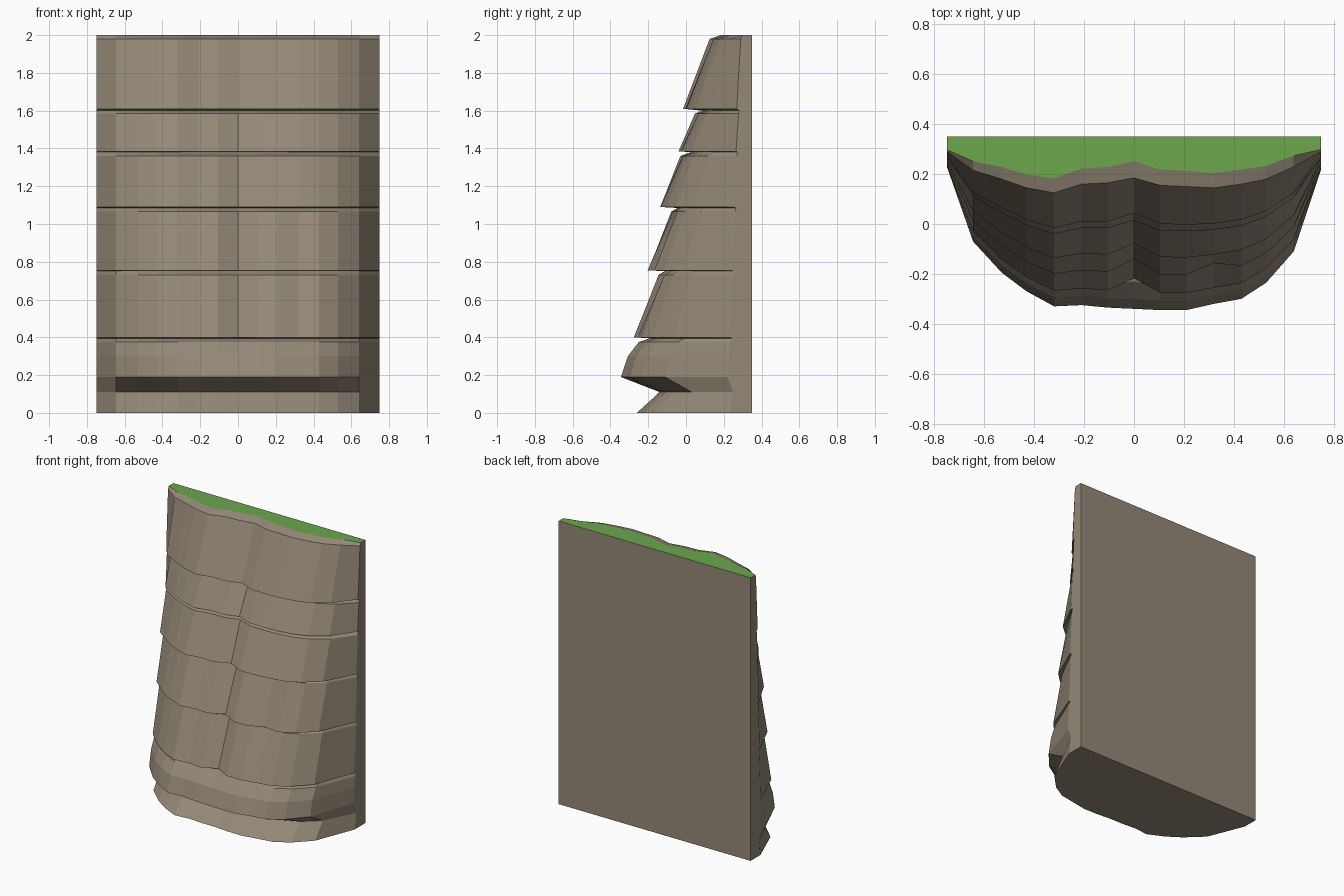
import bpy, bmesh

if "Cube" in bpy.data.objects:
    bpy.data.objects.remove(bpy.data.objects["Cube"])

# Column positions and the two guide outlines (upper rim and widest base)
XS = [-.75, -.645, -.53, -.43, -.32, -.21, -.105, 0, .105, .21, .32, .43, .53, .64, .75]
RIM = [.29, .215, .18, .145, .125, .16, .165, .185, .155, .15, .145, .16, .18, .23, .29]
BASE = [.23, -.07, -.195, -.27, -.33, -.325, -.335, -.34, -.345, -.345, -.32, -.30, -.235, -.11, .22]
BACK = .35

# Strata from ground to top: (height, foremost y, crease depth at x=0, crease at x=.32)
RINGS = [
    (0.0, -.265, 0, 0), (.11, -.15, 0, 0), (.19, -.345, 0, 0), (.30, -.31, 0, 0),
    (.375, -.255, .01, 0), (.395, -.20, .01, 0),
    (.40, -.28, .05, 0), (.73, -.155, .04, .03), (.75, -.12, .04, .03),
    (.755, -.21, .05, .03), (1.065, -.085, .04, 0), (1.085, -.05, .04, 0),
    (1.09, -.145, .04, 0), (1.36, -.035, .02, 0), (1.38, .02, .02, 0),
    (1.385, -.045, .02, 0), (1.585, .045, .02, 0), (1.60, .085, .02, 0),
    (1.61, -.02, .02, 0), (1.98, .125, 0, 0), (2.0, .185, 0, 0),
]
GREEN_LEDGES = (1.605, 1.0875)


def material(name, color):
    m = bpy.data.materials.new(name)
    m.diffuse_color = (*color, 1)
    m.use_nodes = True
    m.node_tree.nodes["Principled BSDF"].inputs["Base Color"].default_value = m.diffuse_color
    return m


def front_y(i, ring):
    z, y, mid, side = ring
    t = (.125 - y) / .47
    out = RIM[i] + (BASE[i] - RIM[i]) * t
    if i == 7:
        out += mid
    if i == 10:
        out += side
    return min(out, .305)


bm = bmesh.new()
loops = []
for ring in RINGS:
    loop = [bm.verts.new((x, front_y(i, ring), ring[0])) for i, x in enumerate(XS)]
    loop += [bm.verts.new((.75, BACK, ring[0])), bm.verts.new((-.75, BACK, ring[0]))]
    loops.append(loop)

# Rock walls between neighbouring strata outlines
n = len(loops[0])
for a, b in zip(loops, loops[1:]):
    for i in range(n):
        j = (i + 1) % n
        f = bm.faces.new((a[i], a[j], b[j], b[i]))
        zc = (a[i].co.z + b[i].co.z) / 2
        if i < len(XS) - 1 and any(abs(zc - g) < .001 for g in GREEN_LEDGES):
            f.material_index = 1

# Ground cap and grassy top
bm.faces.new(loops[0][::-1])
bm.faces.new(loops[-1]).material_index = 1
bmesh.ops.recalc_face_normals(bm, faces=bm.faces[:])

me = bpy.data.meshes.new("cliff_block")
bm.to_mesh(me)
bm.free()
me.materials.append(material("rock_brown", (.30, .25, .185)))
me.materials.append(material("grass_green", (.147, .39, .073)))
bpy.context.collection.objects.link(bpy.data.objects.new("cliff_block", me))
